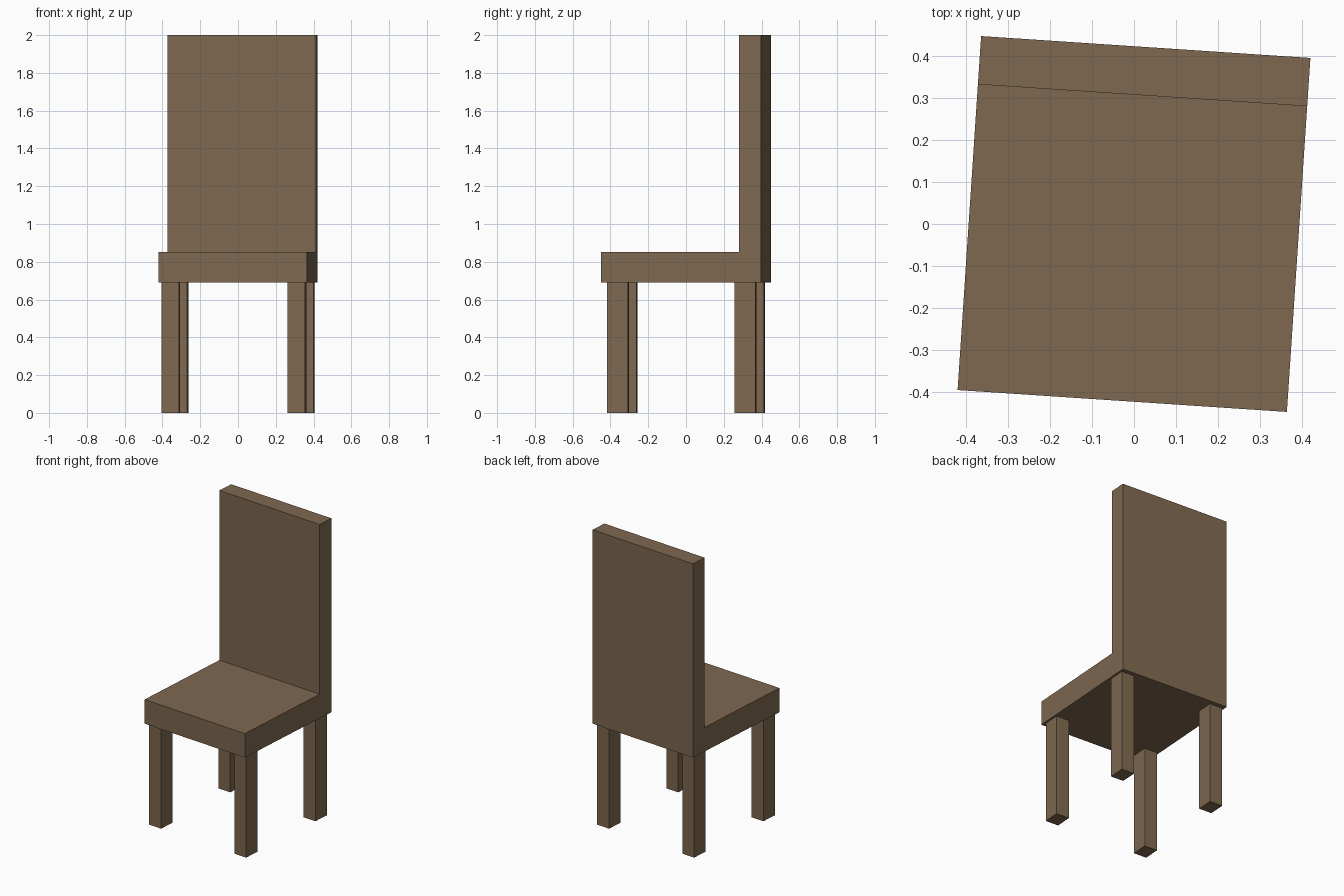
import bpy, bmesh
from math import radians
from mathutils import Matrix

if "Cube" in bpy.data.objects:
    bpy.data.objects.remove(bpy.data.objects["Cube"])

wood = bpy.data.materials.new("brown_wood")
wood.diffuse_color = (0.21, 0.14, 0.08, 1)
wood.use_nodes = True
wood.node_tree.nodes["Principled BSDF"].inputs["Base Color"].default_value = wood.diffuse_color
TURN = Matrix.Rotation(radians(-3.8), 4, 'Z')  # whole chair is slightly turned


def prism(name, profile, x0, x1):
    """Extrude a (y, z) profile from x0 to x1."""
    bm = bmesh.new()
    face = bm.faces.new([bm.verts.new((x0, y, z)) for y, z in profile])
    ext = bmesh.ops.extrude_face_region(bm, geom=[face])
    verts = [v for v in ext["geom"] if isinstance(v, bmesh.types.BMVert)]
    bmesh.ops.translate(bm, verts=verts, vec=(x1 - x0, 0, 0))
    bmesh.ops.recalc_face_normals(bm, faces=bm.faces)
    bm.transform(TURN)
    mesh = bpy.data.meshes.new(name)
    bm.to_mesh(mesh)
    bm.free()
    mesh.materials.append(wood)
    obj = bpy.data.objects.new(name, mesh)
    bpy.context.collection.objects.link(obj)


# Seat and backrest as one L-shaped body
W, D = 0.394, 0.4235
SEAT_BOTTOM, SEAT_TOP, BACK_FRONT = 0.69, 0.853, 0.308
prism("seat_and_backrest",
      [(-D, SEAT_BOTTOM), (D, SEAT_BOTTOM), (D, 2), (BACK_FRONT, 2),
       (BACK_FRONT, SEAT_TOP), (-D, SEAT_TOP)], -W, W)

# Four legs, inset from the seat edges
LX, LY, LW, LD = 0.381, 0.394, 0.093, 0.112
for side, sx in (("left", -1), ("right", 1)):
    for end, sy in (("front", -1), ("back", 1)):
        y0, y1 = sorted((sy * LY, sy * (LY - LD)))
        x0, x1 = sorted((sx * LX, sx * (LX - LW)))
        prism(f"{end}_{side}_leg",
              [(y0, 0), (y1, 0), (y1, SEAT_BOTTOM), (y0, SEAT_BOTTOM)], x0, x1)
